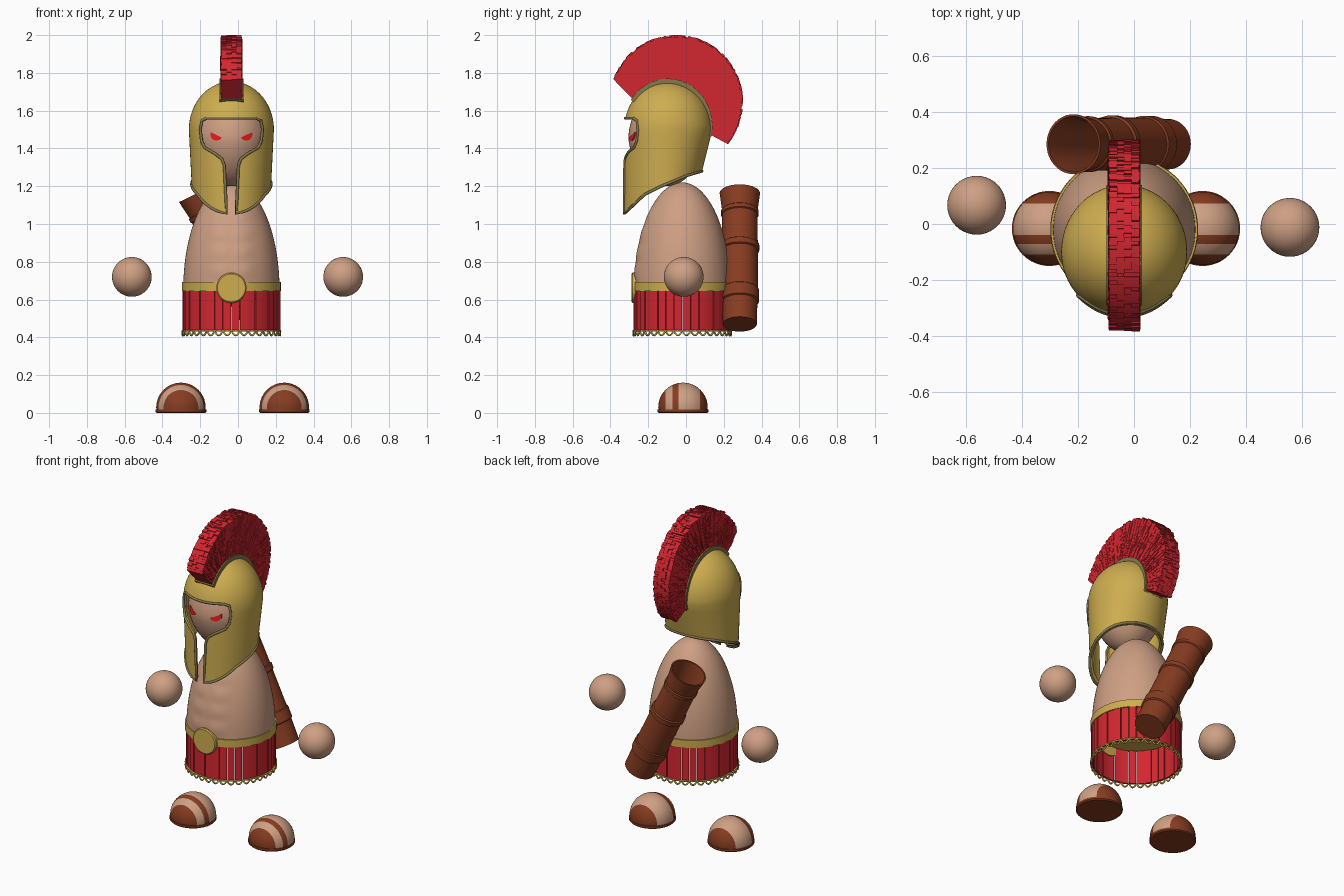
import bpy, bmesh, random
from math import sin, cos, pi, sqrt, radians

if "Cube" in bpy.data.objects:
    bpy.data.objects.remove(bpy.data.objects["Cube"])

random.seed(4)
CX = -0.035            # the figure's own centre line
HY = -0.10             # helmet and head centre in y


def mat(name, *c):
    m = bpy.data.materials.new(name)
    m.diffuse_color = (*c, 1)
    m.use_nodes = True
    m.node_tree.nodes["Principled BSDF"].inputs["Base Color"].default_value = m.diffuse_color
    return m


SKIN, GOLD = mat("skin", .62, .35, .23), mat("gold", .62, .42, .08)
RED, BROWN = mat("red", .65, .02, .03), mat("leather", .24, .045, .015)
TRIM, EYE = mat("trim", .24, .19, .07), mat("eye_red", .8, .01, .01)


def finish(ob, angle=35):
    bpy.ops.object.select_all(action='DESELECT')
    ob.select_set(True)
    bpy.context.view_layer.objects.active = ob
    for m in list(ob.modifiers):
        bpy.ops.object.modifier_apply(modifier=m.name)
    if angle:
        bpy.ops.object.shade_smooth_by_angle(angle=radians(angle))
    return ob


def make(name, bm, *mats, loc=(0, 0, 0)):
    me = bpy.data.meshes.new(name)
    bm.to_mesh(me)
    bm.free()
    for m in mats:
        me.materials.append(m)
    ob = bpy.data.objects.new(name, me)
    ob.location = loc
    bpy.context.collection.objects.link(ob)
    return ob


def revolve(prof, n=48):
    """bmesh from (rx, z) or (rx, ry_front, ry_back, z) rings around z"""
    bm, rings = bmesh.new(), []
    for p in prof:
        rx, rf, rb, z = p if len(p) == 4 else (p[0], p[0], p[0], p[1])
        if rx < 1e-6:
            rings.append([bm.verts.new((0, 0, z))])
            continue
        rings.append([bm.verts.new((rx * cos(a), (rb if a < pi else rf) * sin(a), z))
                      for a in (2 * pi * i / n for i in range(n))])
    for a, b in zip(rings, rings[1:]):
        for i in range(n):
            j = (i + 1) % n
            vs = [a[i % len(a)], a[j % len(a)], b[j % len(b)], b[i % len(b)]]
            bm.faces.new(list(dict.fromkeys(vs)))
    return bm


def prism(pts, d):
    bm = bmesh.new()
    f = bm.faces.new([bm.verts.new(p) for p in pts])
    g = bmesh.ops.extrude_face_region(bm, geom=[f])['geom']
    bmesh.ops.translate(bm, verts=[v for v in g if isinstance(v, bmesh.types.BMVert)], vec=d)
    bmesh.ops.recalc_face_normals(bm, faces=bm.faces)
    return bm


def tube(name, pts, r, m):
    cu = bpy.data.curves.new(name, 'CURVE')
    cu.dimensions, cu.bevel_depth, cu.bevel_resolution = '3D', r, 1
    s = cu.splines.new('POLY')
    s.points.add(len(pts) - 1)
    for p, q in zip(s.points, pts):
        p.co = (*q, 1)
    s.use_cyclic_u = True
    cu.materials.append(m)
    bpy.context.collection.objects.link(bpy.data.objects.new(name, cu))


# Torso: half egg with faint stomach muscles
bm = revolve([(.255 * cos(t), .65 + .57 * sin(t)) for t in (pi / 2 * i / 44 for i in range(44))] + [(0, 1.22)], 72)
for v in bm.verts:
    x, y, z = v.co
    if y < 0 and abs(x) < .13 and .7 < z < 1.1:
        v.co.y += .03 * y * abs(sin(pi * x / .13) * sin(pi * (z - .7) / .1))
finish(make("torso", bm, SKIN, loc=(CX, -.02, 0)))

# Belt with closed underside, and round buckle
finish(make("belt", revolve([(0, .645), (.262, .645), (.262, .692), (.245, .692)], 64), GOLD, loc=(CX, -.02, 0)))
b = make("buckle", revolve([(0, 0), (.08, 0), (.08, .02), (.074, .026), (0, .026)], 40), GOLD, loc=(CX, -.262, .662))
b.rotation_euler.x = pi / 2
finish(b)

# Skirt of separate strips with a scalloped hem
N = 36
bm = bmesh.new()
for k in range(N):
    r = .259 - .004 * (k % 2)
    a0 = [2 * pi * (k + f) / N for f in (.04, .35, .65, .96)]
    cols = [[bm.verts.new((r * cos(a), r * sin(a), z)) for z in (.43, .648)] for a in a0]
    for p, q in zip(cols, cols[1:]):
        bm.faces.new((p[0], q[0], q[1], p[1]))
sk = make("skirt_strips", bm, RED, loc=(CX, -.02, 0))
sk.modifiers.new("thick", 'SOLIDIFY').thickness = .008
finish(sk)
hem = [(CX + .259 * cos(a), -.02 + .259 * sin(a), .434 - .024 * abs(sin(a * N / 2)))
       for a in (2 * pi * i / (N * 8) for i in range(N * 8))]
tube("skirt_hem_scallops", hem, .005, GOLD)
tube("skirt_hem_cord", [(x, y, .434) for x, y, z in hem[::4]], .005, GOLD)

# Hands
for name, p in (("left_hand", (-.562, .067, .72)), ("right_hand", (.557, -.012, .72))):
    bm = bmesh.new()
    bmesh.ops.create_uvsphere(bm, u_segments=40, v_segments=24, radius=.105)
    finish(make(name, bm, SKIN, loc=p))

# Feet: sliced domes with leather toe cap, strap and heel cap
for name, x in (("left", -.302), ("right", .245)):
    bm = bmesh.new()
    bmesh.ops.create_uvsphere(bm, u_segments=48, v_segments=28, radius=.131)
    cuts = (-.093, -.055, -.024, .09)
    for y in cuts:
        bmesh.ops.bisect_plane(bm, geom=bm.verts[:] + bm.edges[:] + bm.faces[:], plane_co=(0, y, 0), plane_no=(0, 1, 0))
    bmesh.ops.bisect_plane(bm, geom=bm.verts[:] + bm.edges[:] + bm.faces[:], plane_co=(0, 0, -.015),
                           plane_no=(0, 0, 1), clear_inner=True)
    for f in bm.faces:
        f.material_index = (sum(f.calc_center_median().y > c for c in cuts) + 1) % 2
    finish(make(name + "_foot", bm, SKIN, BROWN, loc=(x, -.016, .029)))
    finish(make(name + "_sole", revolve([(0, 0), (.128, 0), (.134, .006), (.134, .018), (.12, .022)]),
                BROWN, loc=(x, -.016, 0)))

# Quiver slung across the back
q = make("quiver", revolve([(0, 0), (.09, 0), (.093, .13), (.101, .135), (.101, .2), (.095, .205), (.095, .43),
                            (.103, .435), (.103, .465), (.095, .47), (.094, .64), (.1, .645), (.1, .665), (.094, .67),
                            (.107, .771), (.099, .771), (.085, .66), (.085, .3), (0, .3)]),
         BROWN, loc=(.122, .285, .47))
q.rotation_euler.y = -.454
finish(q)

# Head, narrower towards the chin
prof = [(0, 1.2)]
for i in range(1, 32):
    z = -cos(pi * i / 32)
    s = sin(pi * i / 32) * (1 + .12 * min(z, 0))
    prof.append((.195 * s, .205 * s, .2 * s, 1.45 + .25 * z))
finish(make("head", revolve(prof + [(0, 1.7)]), SKIN, loc=(CX, HY, 0)))

# Angry half-moon eyes lying on the face
for sgn, name in ((-1, "left_eye"), (1, "right_eye")):
    pts = []
    for i in range(13):
        a = pi + pi * i / 12
        u, w = .032 * cos(a), .03 * sin(a)
        x = .08 + u * cos(.45) - w * sin(.45)
        z = .022 + u * sin(.45) + w * cos(.45)
        pts.append((CX + sgn * x, HY - .205 * sqrt(1 - (x / .195) ** 2 - (z / .25) ** 2) - .005, 1.45 + z))
    make(name, prism(pts, (0, .012, 0)), EYE)


# Helmet shell: half width, front depth and back depth at height z
def shell(z):
    s = sqrt(max(0, 1 - ((z - 1.5) / .255) ** 2)) if z > 1.5 else 1
    d = max(0, 1.5 - z)
    return (.225 - .05 * d) * s, .228 * s, (.24 - .25 * d) * s


zs = [1.0 + .05 * i for i in range(10)] + [1.5 + .255 * sin(pi / 2 * i / 20) for i in range(20)]
helmet = make("helmet", revolve([(*shell(z), z) for z in zs] + [(0, 1.755)], 80), GOLD, loc=(CX, HY, 0))
so = helmet.modifiers.new("thick", 'SOLIDIFY')
so.thickness, so.offset = .018, -1

# Face opening (x, z) and lower edge (y, z)
half = [(0, 1.56), (.13, 1.56), (.156, 1.547), (.165, 1.5), (.158, 1.44), (.142, 1.405), (.09, 1.375),
        (.05, 1.345), (.037, 1.31), (.025, 1.055)]
low = [(-.326, 1.055), (-.22, 1.155), (-.13, 1.2), (0, 1.255), (.085, 1.28)]
face = half + [(.025, .9)]
face = face + [(-x, z) for x, z in face[:0:-1]]
cutters = [make("face_cutter", prism([(CX + x, -.7, z) for x, z in face], (0, .53, 0))),
           make("edge_cutter", prism([(CX - .5, y, z) for y, z in [(-.6, .8), (-.6, .9), (-.4, .985)] + low
                                      + [(.4, 1.36), (.4, .8)]], (1, 0, 0)))]
for c in cutters:
    c.hide_render = True
    bo = helmet.modifiers.new("cut", 'BOOLEAN')
    bo.operation, bo.solver, bo.object = 'DIFFERENCE', 'EXACT', c
finish(helmet)
for c in cutters:
    bpy.data.objects.remove(c)


# Dark rim following the helmet's cut edge
def fine(pts, n):
    return [(a[0] + (b[0] - a[0]) * k / n, a[1] + (b[1] - a[1]) * k / n)
            for a, b in zip(pts, pts[1:]) for k in range(n)] + [pts[-1]]


rim = []
for x, z in fine(half, 4):
    w, f, _ = shell(z)
    rim.append((x, HY - f * sqrt(1 - (x / w) ** 2), z))
for y, z in fine(low, 10):
    w, f, bk = shell(z)
    x = w * sqrt(max(0, 1 - ((y - HY) / (f if y < HY else bk)) ** 2))
    if x > .03:
        rim.append((x, y, z))
rim.append((0, .085, 1.28))
loop = rim + [(-x, y, z) for x, y, z in rim[-2:0:-1]]
tube("helmet_rim", [(CX + x, y, z) for x, y, z in loop], .008, TRIM)


# Crest: fan of bristles from the helmet ridge to a round outer edge
def crest(t, k):
    a, o = radians(141 - 147 * t), radians(160 - 199 * t)
    iy, iz = HY + .228 * cos(a), 1.5 + .247 * sin(a)
    oy, oz = -.053 + .352 * cos(o), 1.645 + .352 * sin(o)
    return iy + (oy - iy) * k, iz + (oz - iz) * k


def block(bm, x0, x1, t0, t1, k0, k1):
    q = [crest(t0, k0), crest(t1, k0), crest(t1, k1), crest(t0, k1)]
    a, b = [[bm.verts.new((x, *p)) for p in q] for x in (x0, x1)]
    bm.faces.new(a)
    bm.faces.new(b[::-1])
    for i in range(4):
        j = (i + 1) % 4
        bm.faces.new((a[j], a[i], b[i], b[j]))


bm = bmesh.new()
M, W = 84, 4
for i in range(M):
    for j in range(W):
        x0, x1 = CX - .053 + .106 * j / W, CX - .053 + .106 * (j + 1) / W
        e = random.uniform(0, .004)
        x0, x1 = x0 - e * (j == 0), x1 + e * (j == W - 1)
        block(bm, x0, x1, i / M, (i + 1) / M, 0, random.uniform(.965, 1.02))
for i in range(500):       # short loose tufts on both sides
    t, k, s = random.random() * .985, random.uniform(.1, .7), random.choice((-1, 1))
    block(bm, CX + s * .05, CX + s * random.uniform(.056, .059), t, t + .008, k, k + .25)
bmesh.ops.recalc_face_normals(bm, faces=bm.faces)
make("crest_bristles", bm, RED)

# Narrow socket holding the crest
bm = bmesh.new()
for i in range(40):
    block(bm, CX - .064, CX + .064, -.012 + i * 1.024 / 40, -.012 + (i + 1) * 1.024 / 40, -.05, .09)
bmesh.ops.remove_doubles(bm, verts=bm.verts, dist=1e-5)
bmesh.ops.recalc_face_normals(bm, faces=bm.faces)
finish(make("crest_socket", bm, TRIM))
